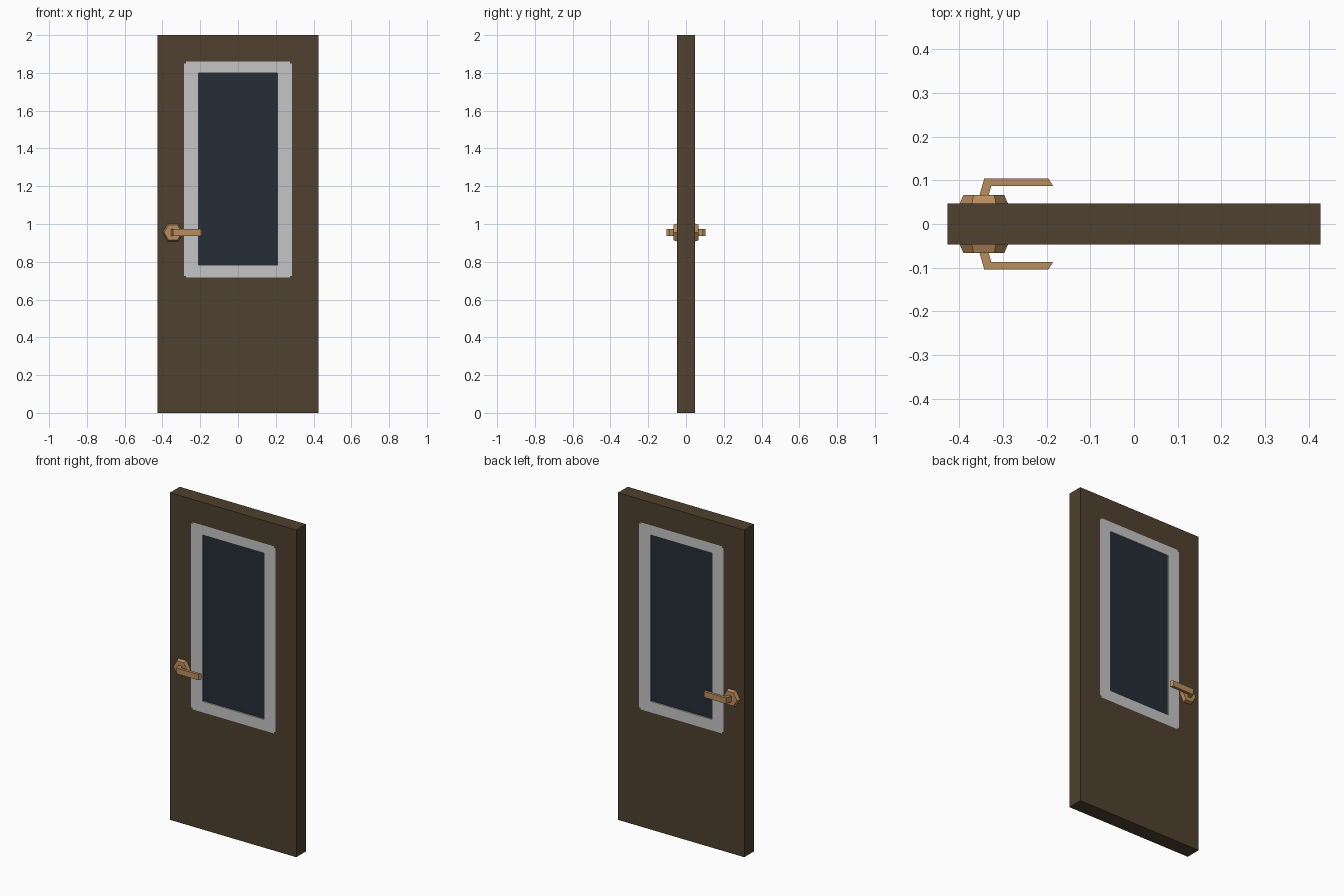
import bpy, bmesh, math

if "Cube" in bpy.data.objects:
    bpy.data.objects.remove(bpy.data.objects["Cube"])

def material(name, rgb):
    m = bpy.data.materials.new(name)
    m.diffuse_color = (*rgb, 1)
    m.use_nodes = True
    m.node_tree.nodes["Principled BSDF"].inputs["Base Color"].default_value = m.diffuse_color
    return m

BROWN = material("dark brown wood", (0.078, 0.052, 0.028))
GREY = material("light grey trim", (0.56, 0.56, 0.56))
GLASS = material("dark blue glass", (0.018, 0.027, 0.038))
BRASS = material("warm brass", (0.49, 0.27, 0.108))

def finish(name, bm, mats):
    bmesh.ops.remove_doubles(bm, verts=bm.verts, dist=1e-5)
    bmesh.ops.recalc_face_normals(bm, faces=bm.faces)
    me = bpy.data.meshes.new(name)
    bm.to_mesh(me)
    bm.free()
    for m in mats:
        me.materials.append(m)
    ob = bpy.data.objects.new(name, me)
    bpy.context.collection.objects.link(ob)
    return ob

W, D = 0.427, 0.047          # half width, half depth
RECESS = 0.008
XS = [-W, -0.285, -0.275, -0.208, 0.208, 0.275, 0.285, W]
ZS = [0, 0.716, 0.726, 0.783, 1.8, 1.85, 1.86, 2]

# Door slab: both faces are cut into trim and a shallow window recess
bm = bmesh.new()

def quad(pts, mat):
    f = bm.faces.new([bm.verts.new(p) for p in pts])
    f.material_index = mat

for s in (-1, 1):
    for i in range(7):
        for j in range(7):
            x0, x1, z0, z1 = XS[i], XS[i + 1], ZS[j], ZS[j + 1]
            y = s * D
            trim = 1 <= i <= 5 and 1 <= j <= 5
            corner = i in (1, 5) and j in (1, 5)   # notched trim corners
            mat = 1 if trim and not corner else 0
            if i == 3 and j == 3:
                y, mat = s * (D - RECESS), 2
                ring = [(x0, z0), (x1, z0), (x1, z1), (x0, z1)]
                for k in range(4):
                    (ax, az), (bx, bz) = ring[k], ring[(k + 1) % 4]
                    quad([(ax, s * D, az), (bx, s * D, bz), (bx, y, bz), (ax, y, az)], 1)
            quad([(x0, y, z0), (x1, y, z0), (x1, y, z1), (x0, y, z1)], mat)
# Slab edges
for k in range(7):
    for x in (-W, W):
        quad([(x, -D, ZS[k]), (x, D, ZS[k]), (x, D, ZS[k + 1]), (x, -D, ZS[k + 1])], 0)
    for z in (0, 2):
        quad([(XS[k], -D, z), (XS[k + 1], -D, z), (XS[k + 1], D, z), (XS[k], D, z)], 0)
finish("door_slab", bm, [BROWN, GREY, GLASS])

HX, HZ = -0.344, 0.955       # handle centre

def loft(name, a, b):
    bm = bmesh.new()
    va = [bm.verts.new(p) for p in a]
    vb = [bm.verts.new(p) for p in b]
    n = len(a)
    bm.faces.new(va)
    bm.faces.new(vb)
    for k in range(n):
        bm.faces.new([va[k], va[(k + 1) % n], vb[(k + 1) % n], vb[k]])
    finish(name, bm, [BRASS])

def hexagon(r, y):
    return [(HX + r * math.cos(k * math.pi / 3), y, HZ + r * math.sin(k * math.pi / 3))
            for k in range(6)]

LEVER = [(-0.355, 0.062), (-0.343, 0.104), (-0.196, 0.104),
         (-0.185, 0.087), (-0.327, 0.087), (-0.334, 0.062)]

# Handles on both sides: tapered hexagonal rose and bent lever
for side, s in (("front", -1), ("back", 1)):
    loft(side + "_handle_rose", hexagon(0.056, s * (D - 0.002)), hexagon(0.047, s * 0.066))
    loft(side + "_handle_lever",
         [(x, s * y, HZ - 0.018) for x, y in LEVER],
         [(x, s * y, HZ + 0.018) for x, y in LEVER])
